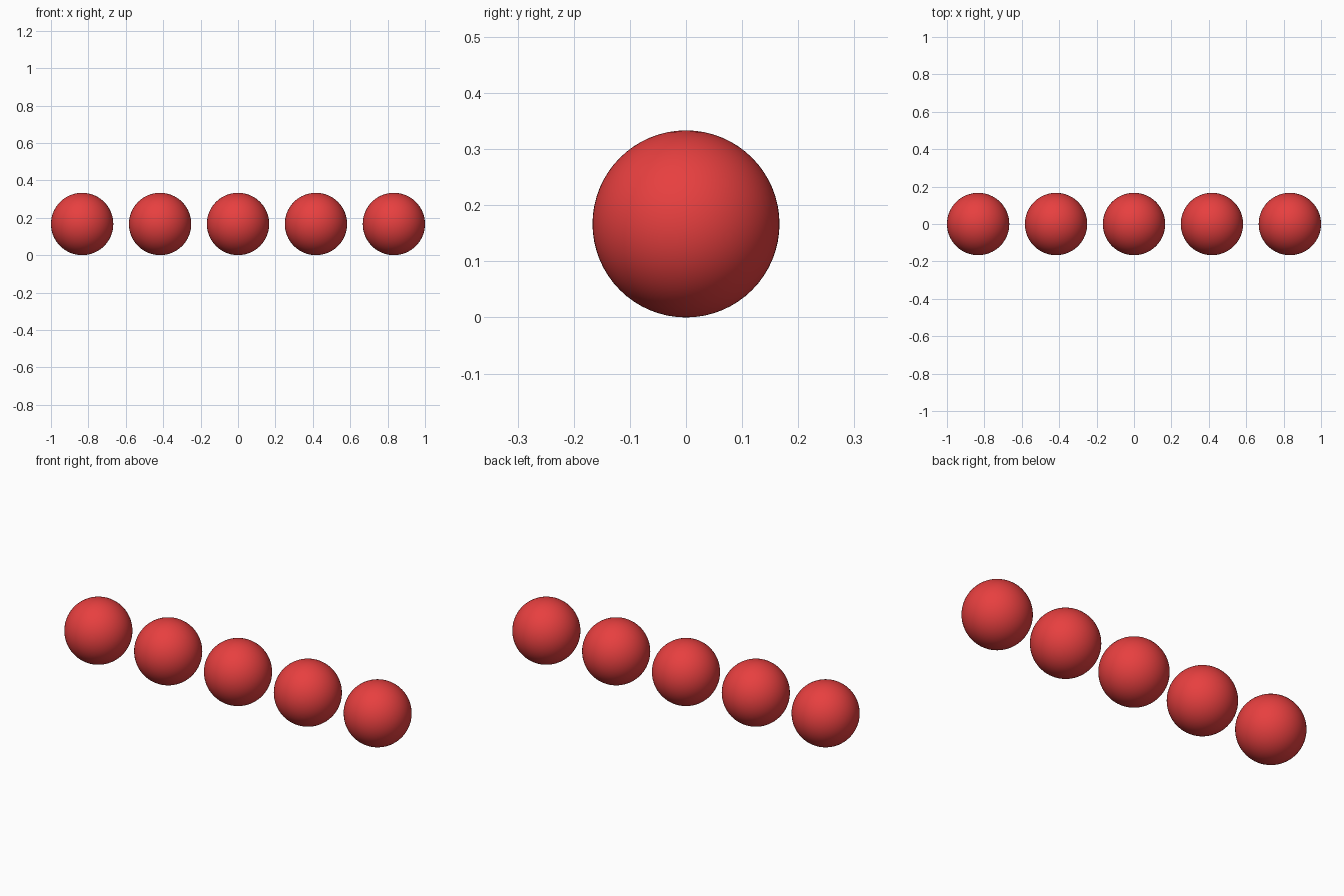
import bpy

if "Cube" in bpy.data.objects:
    bpy.data.objects.remove(bpy.data.objects["Cube"])

RADIUS = 1 / 6
SPACING = 5 / 12

# Shared red material
red = bpy.data.materials.new("red")
red.diffuse_color = (0.8, 0.05, 0.05, 1)
red.use_nodes = True
red.node_tree.nodes["Principled BSDF"].inputs["Base Color"].default_value = red.diffuse_color

# Row of five smooth balls resting on the ground
for i in range(5):
    bpy.ops.mesh.primitive_uv_sphere_add(
        segments=64, ring_count=32, radius=RADIUS,
        location=((i - 2) * SPACING, 0, RADIUS))
    ball = bpy.context.object
    ball.name = f"ball_{i + 1}"
    ball.data.materials.append(red)
    bpy.ops.object.shade_smooth()
